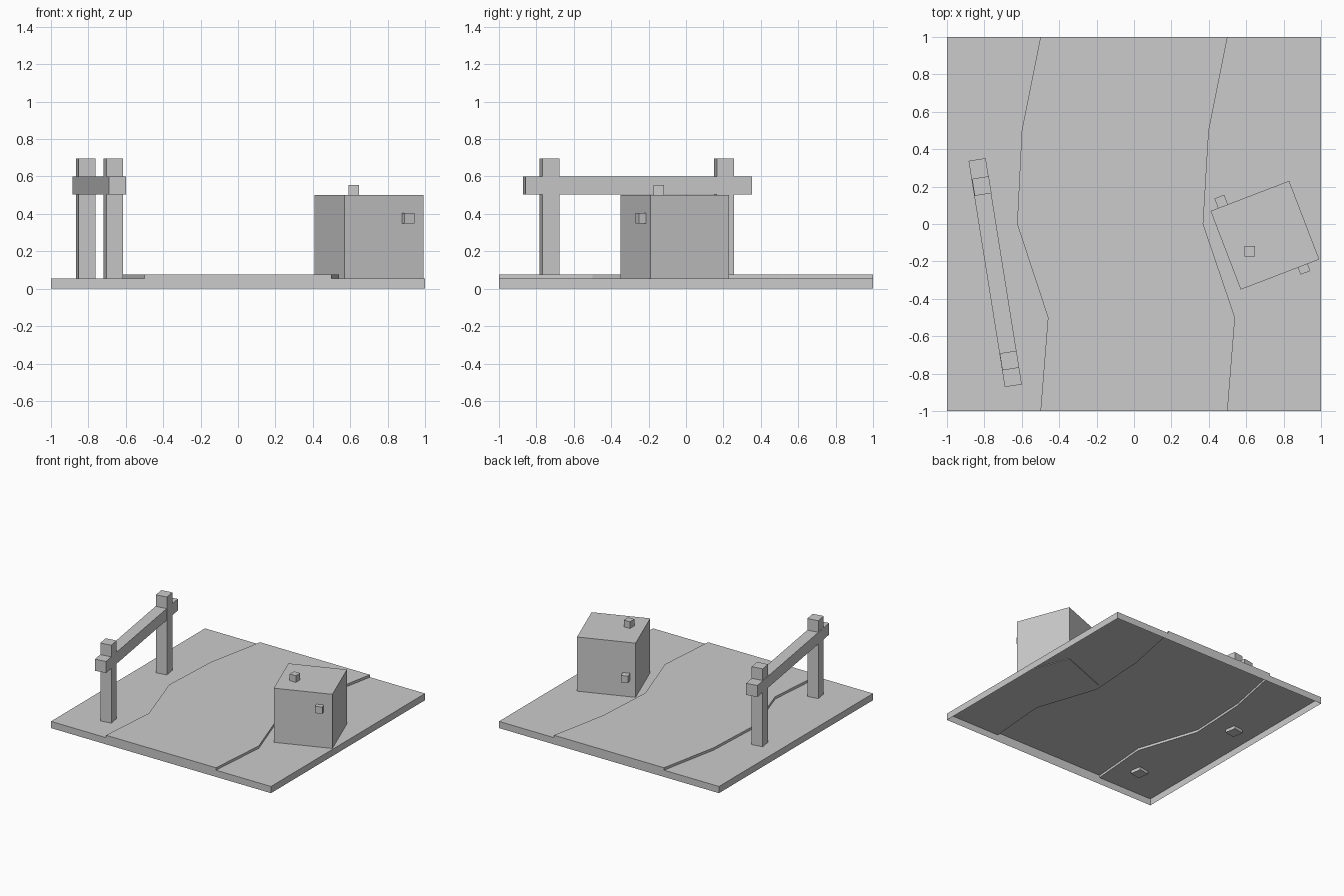
import bpy, bmesh
from math import radians, cos, sin

cube = bpy.data.objects.get("Cube")
if cube:
    bpy.data.objects.remove(cube, do_unlink=True)

# One plain grey for everything
GREY = (0.6, 0.6, 0.6, 1)
grey = bpy.data.materials.new("plain grey")
grey.use_nodes = True
grey.diffuse_color = GREY
grey.node_tree.nodes["Principled BSDF"].inputs["Base Color"].default_value = GREY


def add_object(name, bm):
    mesh = bpy.data.meshes.new(name)
    bm.to_mesh(mesh)
    bm.free()
    mesh.materials.append(grey)
    obj = bpy.data.objects.new(name, mesh)
    bpy.context.collection.objects.link(obj)
    return obj


def box(name, x, y, z_low, z_high, width, depth, turn=0.0):
    """Upright box turned about its own vertical axis."""
    bm = bmesh.new()
    bmesh.ops.create_cube(bm, size=1)
    bmesh.ops.scale(bm, vec=(width, depth, z_high - z_low), verts=bm.verts)
    obj = add_object(name, bm)
    obj.location = (x, y, (z_low + z_high) / 2)
    obj.rotation_euler.z = turn


# Ground: a shell open underneath, with a raised winding road
GROUND, ROAD = 0.055, 0.075
rows = [(-1, -0.50, 0.50), (-0.5, -0.46, 0.54), (0, -0.625, 0.37),
        (0.5, -0.60, 0.40), (1, -0.50, 0.50)]
bm = bmesh.new()
sections = []
for y, left, right in rows:
    profile = [(-1, 0), (-1, GROUND), (left, GROUND), (left, ROAD),
               (right, ROAD), (right, GROUND), (1, GROUND), (1, 0)]
    sections.append([bm.verts.new((x, y, z)) for x, z in profile])
for a, b in zip(sections, sections[1:]):
    for j in range(len(a) - 1):
        bm.faces.new((a[j], a[j + 1], b[j + 1], b[j]))
bm.faces.new(sections[0][::-1])
bm.faces.new(sections[-1])
add_object("ground_with_road", bm)

# House block
HX, HY, HOUSE_TURN = 0.70, -0.06, radians(21)
box("house", HX, HY, 0.05, 0.50, 0.45, 0.45, HOUSE_TURN)


# Small blocks on the walls, placed in the house's own directions
def wall_block(name, u, v, z, depth):
    c, s = cos(HOUSE_TURN), sin(HOUSE_TURN)
    box(name, HX + u * c - v * s, HY + u * s + v * c,
        z - 0.028, z + 0.028, 0.056, depth, HOUSE_TURN)


wall_block("front_wall_block", 0.13, -0.237, 0.378, 0.056)
wall_block("back_wall_block", -0.154, 0.252, 0.22, 0.056)
box("roof_block", 0.62, -0.146, 0.495, 0.555, 0.056, 0.056)

# Gateway: two posts and a crossbeam
GATE_TURN = radians(9.1)
box("crossbeam", -0.742, -0.26, 0.505, 0.60, 0.092, 1.225, GATE_TURN)
for name, x, y in (("back_post", -0.814, 0.203), ("front_post", -0.666, -0.73)):
    box(name, x, y, 0.03, 0.695, 0.091, 0.092, GATE_TURN)
